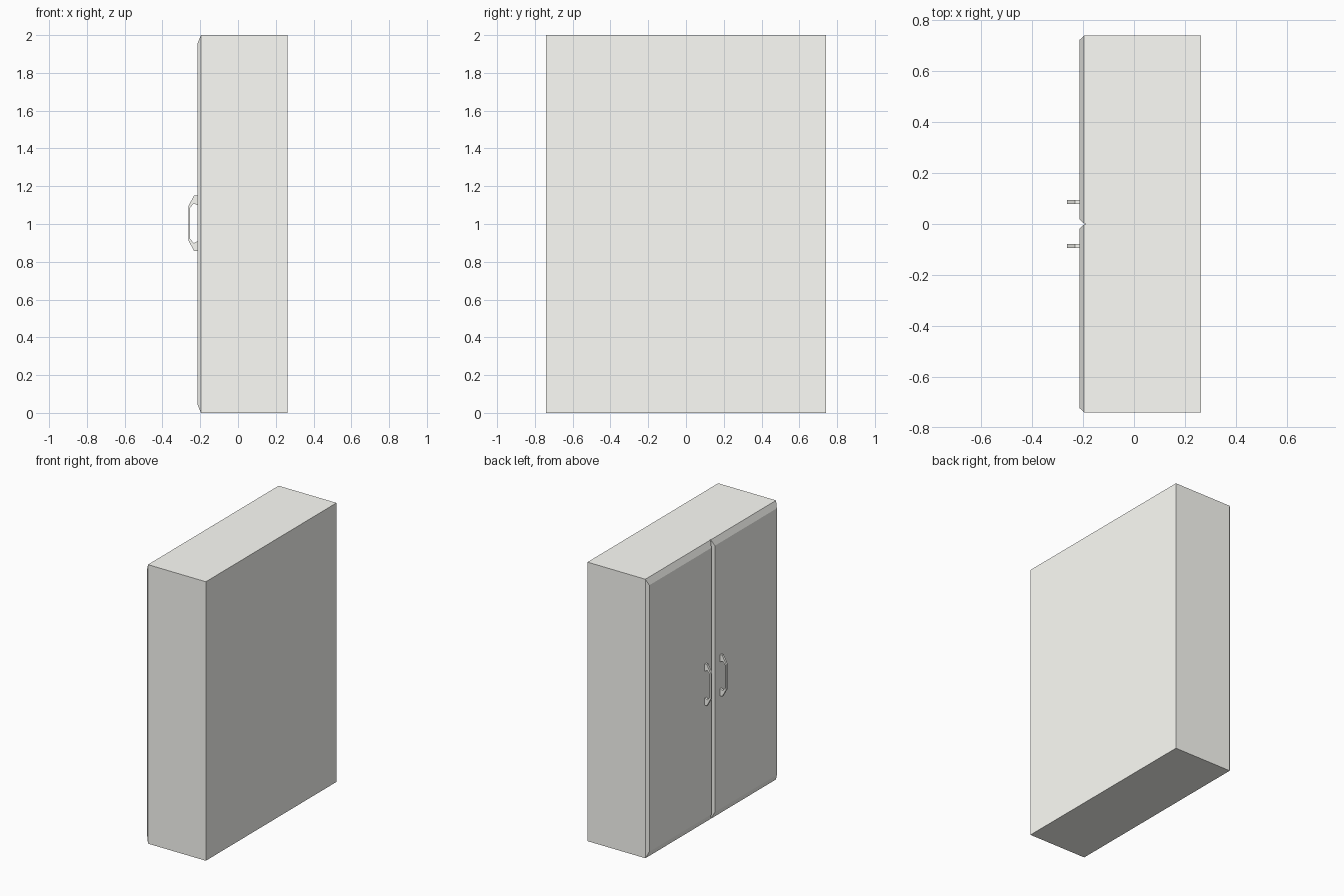
import bpy
import bmesh

if "Cube" in bpy.data.objects:
    bpy.data.objects.remove(bpy.data.objects["Cube"])

cream = bpy.data.materials.new("cream_paint")
cream.diffuse_color = (0.99, 0.99, 0.945, 1)
cream.use_nodes = True
cream.node_tree.nodes["Principled BSDF"].inputs["Base Color"].default_value = cream.diffuse_color


def make_object(name, verts, faces):
    mesh = bpy.data.meshes.new(name)
    mesh.from_pydata(verts, [], faces)
    mesh.materials.append(cream)
    obj = bpy.data.objects.new(name, mesh)
    bpy.context.collection.objects.link(obj)
    # consistent outward normals
    bm = bmesh.new()
    bm.from_mesh(mesh)
    bmesh.ops.recalc_face_normals(bm, faces=bm.faces)
    bm.to_mesh(mesh)
    bm.free()
    return obj


def loft(name, rings):
    """Join equal rings of points and cap both ends."""
    n = len(rings[0])
    verts = [p for ring in rings for p in ring]
    faces = [tuple(range(n)), tuple(range(len(verts) - n, len(verts)))]
    for r in range(len(rings) - 1):
        for i in range(n):
            j = (i + 1) % n
            faces.append((r * n + i, r * n + j, (r + 1) * n + j, (r + 1) * n + i))
    return make_object(name, verts, faces)


def rect(x, y0, y1, z0, z1):
    return [(x, y0, z0), (x, y1, z0), (x, y1, z1), (x, y0, z1)]


W, H = 0.74, 2.0
X_BACK, X_BODY, X_DOOR, X_GRIP = 0.263, -0.19, -0.215, -0.263

# cabinet carcass
loft("cabinet_body", [rect(X_BODY, -W, W, 0, H), rect(X_BACK, -W, W, 0, H)])

# handle side profile (x, z above the handle centre), upper half outer then inner
outer = [(X_DOOR + 0.002, 0.148), (-0.232, 0.148), (X_GRIP, 0.09)]
inner = [(X_DOOR + 0.002, 0.095), (-0.235, 0.105), (-0.254, 0.082)]
outer_loop = outer + [(x, -z) for x, z in reversed(outer)]
inner_loop = inner + [(x, -z) for x, z in reversed(inner)]
Z_GRIP = 1.004

for side, label in ((1, "left"), (-1, "right")):
    # door with chamfered front edges
    loft(f"{label}_door", [
        rect(X_BODY, side * 0.002, side * W, 0, H),
        rect(X_BODY - 0.006, side * 0.002, side * W, 0, H),
        rect(X_DOOR, side * 0.019, side * 0.722, 0.045, H - 0.045),
    ])

    # angular pull handle: quad sections swept along the profile
    y0, y1 = side * 0.087 - 0.008, side * 0.087 + 0.008
    sections = [[(a[0], y0, Z_GRIP + a[1]), (a[0], y1, Z_GRIP + a[1]),
                 (b[0], y1, Z_GRIP + b[1]), (b[0], y0, Z_GRIP + b[1])]
                for a, b in zip(outer_loop, inner_loop)]
    loft(f"{label}_handle", sections)
